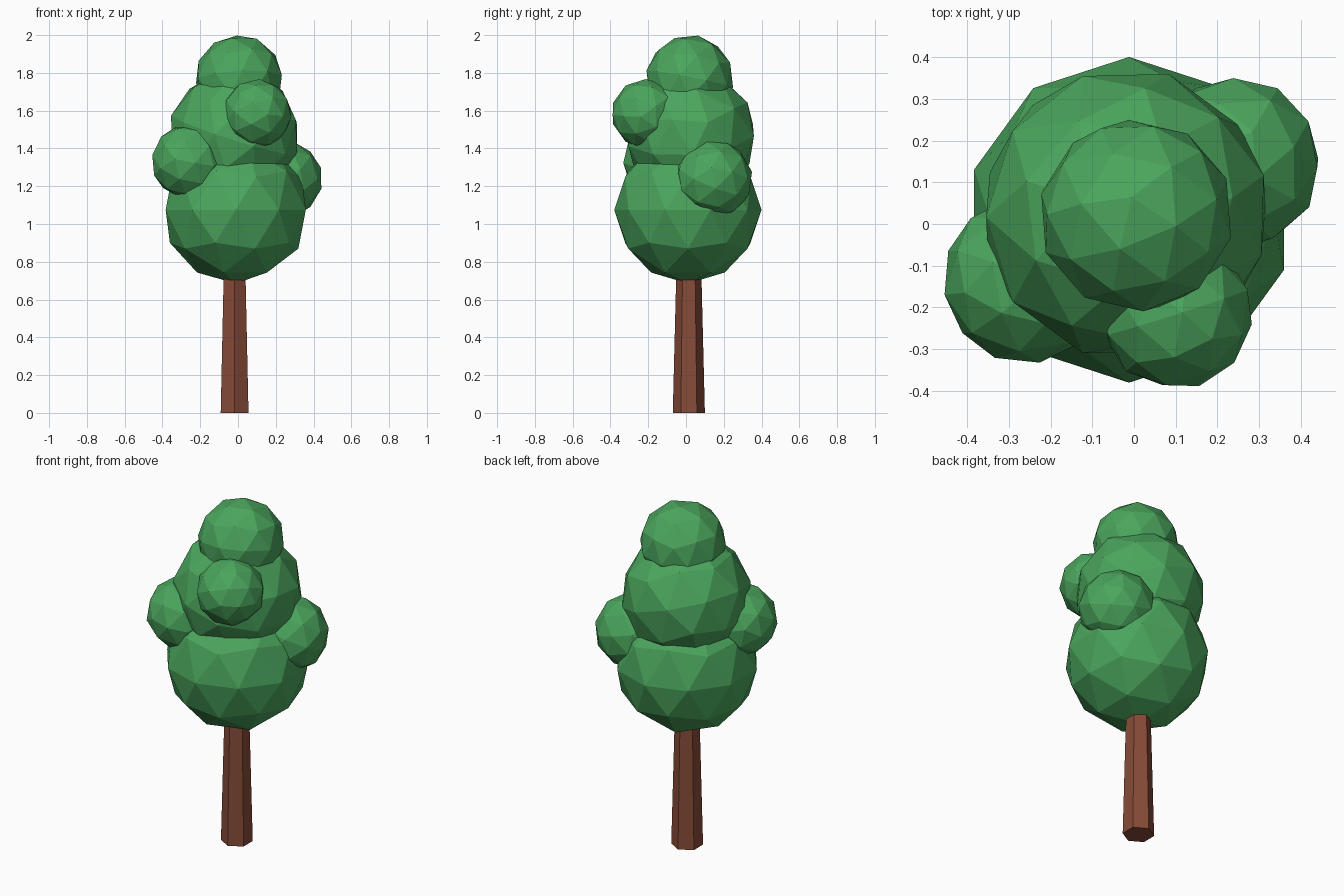
import bpy
from math import radians

cube = bpy.data.objects.get("Cube")
if cube:
    bpy.data.objects.remove(cube, do_unlink=True)


def material(name, rgb):
    mat = bpy.data.materials.new(name)
    mat.use_nodes = True
    mat.diffuse_color = (*rgb, 1)
    mat.node_tree.nodes["Principled BSDF"].inputs["Base Color"].default_value = (*rgb, 1)
    return mat


leaf_green = material("leaf green", (0.07, 0.38, 0.11))
bark_brown = material("bark brown", (0.24, 0.07, 0.04))


def finish(name, mat):
    obj = bpy.context.object
    obj.name = name
    obj.data.materials.append(mat)


def foliage(name, centre, radius, turn):
    """Low-poly leaf clump, turned so the facets of each clump differ."""
    bpy.ops.mesh.primitive_ico_sphere_add(
        subdivisions=2, radius=radius, location=centre,
        rotation=[radians(a) for a in turn])
    finish(name, leaf_green)


# Tapered six-sided trunk, running up into the lowest clump
bpy.ops.mesh.primitive_cone_add(
    vertices=6, radius1=0.085, radius2=0.065, depth=0.8, location=(-0.018, 0.015, 0.4))
finish("trunk", bark_brown)

# Three stacked main clumps
foliage("lower_foliage", (-0.012, 0.01, 1.075), 0.39, (0, 0, 0))
foliage("middle_foliage", (-0.02, 0.025, 1.47), 0.35, (10, 15, 20))
foliage("top_foliage", (0.005, 0.02, 1.768), 0.234, (-10, 5, 40))

# Small side clumps
foliage("front_foliage", (0.1, -0.212, 1.583), 0.185, (20, 30, 0))
foliage("right_foliage", (-0.26, -0.135, 1.33), 0.2, (35, 0, 25))
foliage("left_foliage", (0.24, 0.145, 1.238), 0.208, (0, 25, 60))
